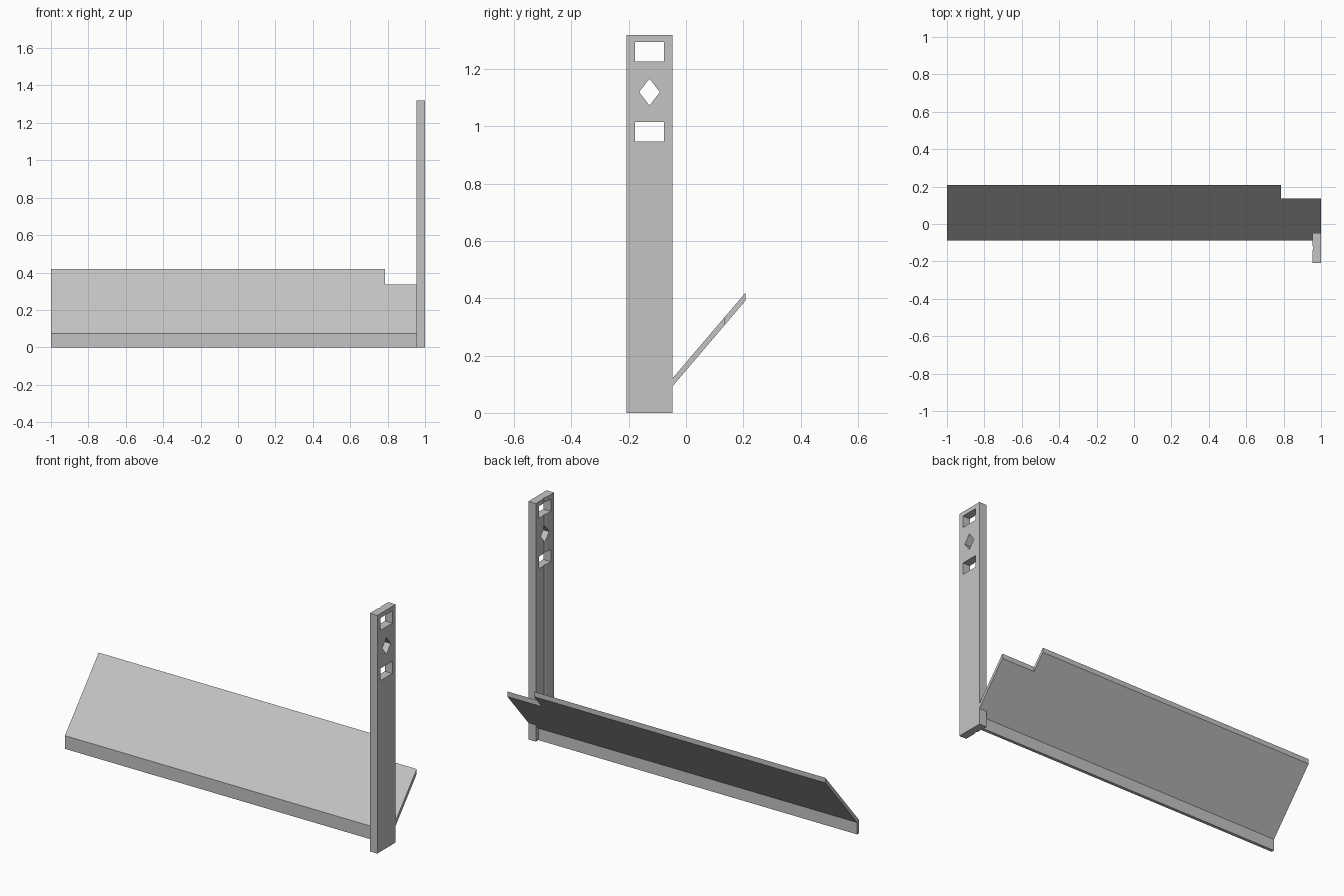
import bpy
import bmesh
from mathutils import Vector

if "Cube" in bpy.data.objects:
    bpy.data.objects.remove(bpy.data.objects["Cube"])

grey = bpy.data.materials.new("light_grey")
grey.diffuse_color = (0.55, 0.55, 0.55, 1)
grey.use_nodes = True
grey.node_tree.nodes["Principled BSDF"].inputs["Base Color"].default_value = grey.diffuse_color


def prism(name, points, direction):
    """Extrude a closed planar outline along a direction vector."""
    bm = bmesh.new()
    face = bm.faces.new([bm.verts.new(p) for p in points])
    ext = bmesh.ops.extrude_face_region(bm, geom=[face])
    verts = [g for g in ext["geom"] if isinstance(g, bmesh.types.BMVert)]
    bmesh.ops.translate(bm, verts=verts, vec=Vector(direction))
    bmesh.ops.recalc_face_normals(bm, faces=bm.faces)
    mesh = bpy.data.meshes.new(name)
    bm.to_mesh(mesh)
    bm.free()
    mesh.materials.append(grey)
    obj = bpy.data.objects.new(name, mesh)
    bpy.context.collection.objects.link(obj)
    return obj


def along_x(name, yz, x0, x1):
    return prism(name, [(x0, y, z) for y, z in yz], (x1 - x0, 0, 0))


def rect(y0, y1, z0, z1):
    return [(y0, z0), (y1, z0), (y1, z1), (y0, z1)]


def cut(target, cutter):
    """Subtract the cutter, then remove it."""
    cutter.hide_render = True
    mod = target.modifiers.new("cut", 'BOOLEAN')
    mod.operation = 'DIFFERENCE'
    mod.solver = 'EXACT'
    mod.object = cutter
    bpy.context.view_layer.objects.active = target
    bpy.ops.object.modifier_apply(modifier=mod.name)
    bpy.data.objects.remove(cutter)


POST_X, POST_FRONT, POST_BACK, HEIGHT = 0.954, -0.208, -0.047, 1.32
MID = (POST_FRONT + POST_BACK) / 2

# Sloping board with a vertical front lip
board = along_x("sloping_board", [
    (-0.088, 0), (-0.088, 0.073), (0.208, 0.42),
    (0.208, 0.392), (-0.07, 0.066), (-0.07, 0)], -1, 1)

# Notch in the rear right corner, and clearance for the post
cut(board, along_x("notch_cutter", rect(0.137, 0.4, -0.2, 0.8), 0.787, 1.2))
cut(board, along_x("post_cutter", rect(-0.4, POST_BACK, -0.2, 0.8), POST_X, 1.2))

# Upright post with a shallow groove down its inner face
post = prism("upright_post", [
    (1, POST_FRONT, 0), (1, POST_BACK, 0), (POST_X, POST_BACK, 0),
    (POST_X, MID + 0.015, 0), (POST_X + 0.006, MID, 0), (POST_X, MID - 0.015, 0),
    (POST_X, POST_FRONT, 0)], (0, 0, HEIGHT))

# Two rectangular slots with a diamond hole between them
diamond = [(MID - 0.036, 1.12), (MID, 1.073), (MID + 0.036, 1.12), (MID, 1.167)]
for outline in (rect(MID - 0.051, MID + 0.051, 1.227, 1.295), diamond,
                rect(MID - 0.051, MID + 0.051, 0.948, 1.016)):
    cut(post, along_x("hole_cutter", outline, 0.8, 1.2))
